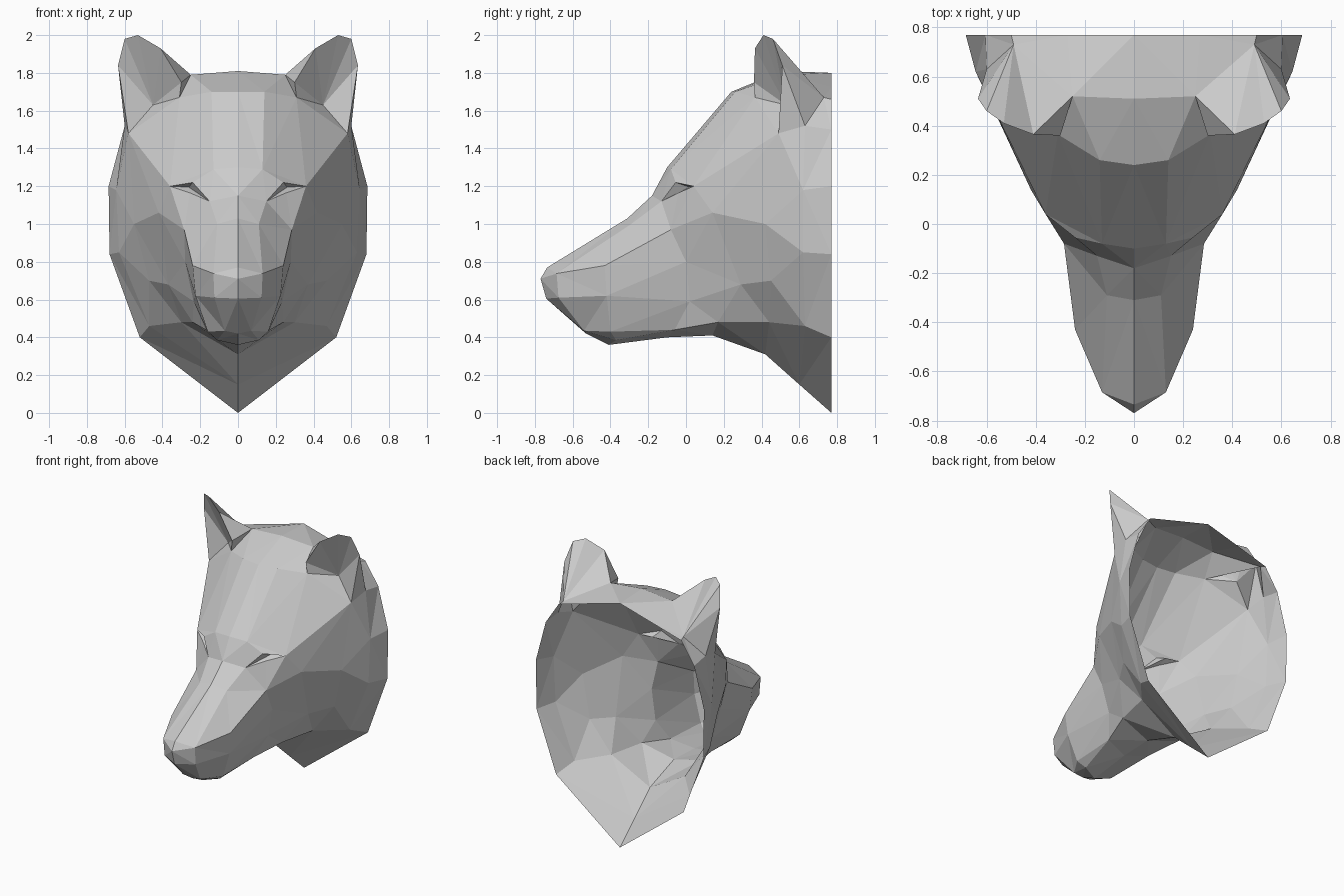
import bpy, bmesh

if "Cube" in bpy.data.objects:
    bpy.data.objects.remove(bpy.data.objects["Cube"])


def mirrored_object(name, bm):
    """Turn a half mesh into a flat-shaded object mirrored across x = 0."""
    bmesh.ops.remove_doubles(bm, verts=bm.verts, dist=0.002)
    bmesh.ops.dissolve_degenerate(bm, edges=bm.edges, dist=0.001)
    bmesh.ops.triangulate(bm, faces=[f for f in bm.faces if len(f.verts) > 3])
    mesh = bpy.data.meshes.new(name)
    bm.to_mesh(mesh)
    bm.free()
    ob = bpy.data.objects.new(name, mesh)
    bpy.context.collection.objects.link(ob)
    mod = ob.modifiers.new("mirror", 'MIRROR')
    mod.merge_threshold = 0.002
    return ob


def ring_verts(bm, points, known):
    """Vertices for one cross-section; repeated points share a vertex."""
    for p in points:
        if p not in known:
            known[p] = bm.verts.new(p)
    return [known[p] for p in points]


def face(bm, *verts):
    unique = list(dict.fromkeys(verts))
    if len(unique) > 2:
        bm.faces.new(unique)


# Half cross-sections: top centre, forehead, ear line, side, cheek, lip, jaw, bottom
nose_top, nose_low, nose_base = (.13, -.685, .738), (.125, -.675, .61), (0, -.74, .605)
chin, eye_corner, brow_pt = (0, -.53, .42), (.15, -.13, 1.12), (.13, -.08, 1.29)
bridge = (.11, -.29, 1.0)
muzzle = [
    [(0, -.77, .71)] + [nose_top] * 3 + [nose_low] + [nose_base] * 3,
    [(0, -.735, .77)] + [nose_top] * 3 + [nose_low, (.07, -.54, .435), chin, chin],
    [(0, -.31, 1.03), bridge, bridge, (.24, -.43, .78),
     (.225, -.42, .62), (.16, -.40, .43), (.11, -.37, .385), (0, -.41, .36)],
    [(0, -.18, 1.15), eye_corner, eye_corner, (.285, -.08, .97),
     (.28, 0, .80), (.235, .02, .59), (.17, -.06, .44), (0, -.1, .40)],
]
head = [
    [(0, -.1, 1.30), brow_pt, brow_pt, (.36, .04, 1.2),
     (.42, .14, 1.06), (.37, .29, .68), (.24, .17, .48), (0, .14, .41)],
    [(0, .24, 1.70), (.14, .26, 1.70), (.31, .365, 1.67), (.58, .49, 1.48),
     (.55, .42, 1.0), (.47, .45, .70), (.30, .44, .48), (0, .42, .31)],
    [(0, .51, 1.81), (.25, .52, 1.79), (.49, .73, 1.67), (.6, .63, 1.52),
     (.645, .62, 1.18), (.63, .62, .85), (.47, .63, .46), (0, .6, .15)],
    [(0, .77, 1.80), (.27, .77, 1.725), (.5, .77, 1.66), (.605, .77, 1.5),
     (.685, .77, 1.2), (.68, .77, .84), (.52, .77, .40), (0, .77, 0)],
]

# Hollow head shell, open at the back
bm = bmesh.new()
known = {}
rings = [ring_verts(bm, ring, known) for ring in muzzle + head]
EYE, EAR = (3, 2), (5, 2)
for i, (a, b) in enumerate(zip(rings, rings[1:])):
    for j in range(7):
        if (i, j) not in (EYE, EAR):
            face(bm, a[j], a[j + 1], b[j + 1], b[j])
# Nose front
face(bm, *reversed(rings[0]))
# Eye socket: overhanging lid, lower rim and a sunken corner
inner, below = rings[3][2], rings[3][3]
outer, brow = rings[4][3], rings[4][2]
lid = bm.verts.new((.24, -.055, 1.22))
rim = bm.verts.new((.255, -.04, 1.165))
pocket = bm.verts.new((.26, .02, 1.195))
for tri in [(inner, below, rim), (rim, below, outer), (inner, lid, brow),
            (lid, outer, brow), (inner, rim, pocket), (rim, outer, pocket),
            (inner, pocket, lid), (pocket, outer, lid)]:
    face(bm, *tri)
mirrored_object("head_shell", bm)

# Cupped ears
bm = bmesh.new()
rim_pts = [(.25, .52, 1.79), (.41, .365, 1.93), (.53, .41, 2.0),
           (.60, .46, 1.98), (.635, .51, 1.84)]
back_rim = [bm.verts.new(p) for p in rim_pts]
a, b, c, d, e = back_rim
f, g, h, pit, apex, low = [bm.verts.new(p) for p in [
    (.58, .49, 1.48), (.30, .36, 1.75), (.31, .365, 1.67),
    (.45, .53, 1.63), (.49, .73, 1.67), (.6, .63, 1.52)]]
inside = [h, f, e, d, c, b, g, h]
for p, q in zip(inside, inside[1:]):
    face(bm, pit, p, q)
outside = back_rim + [low]
for p, q in zip(outside, outside[1:]):
    face(bm, apex, p, q)
face(bm, e, f, low)
face(bm, a, g, b)
face(bm, a, h, g)
mirrored_object("ears", bm)
